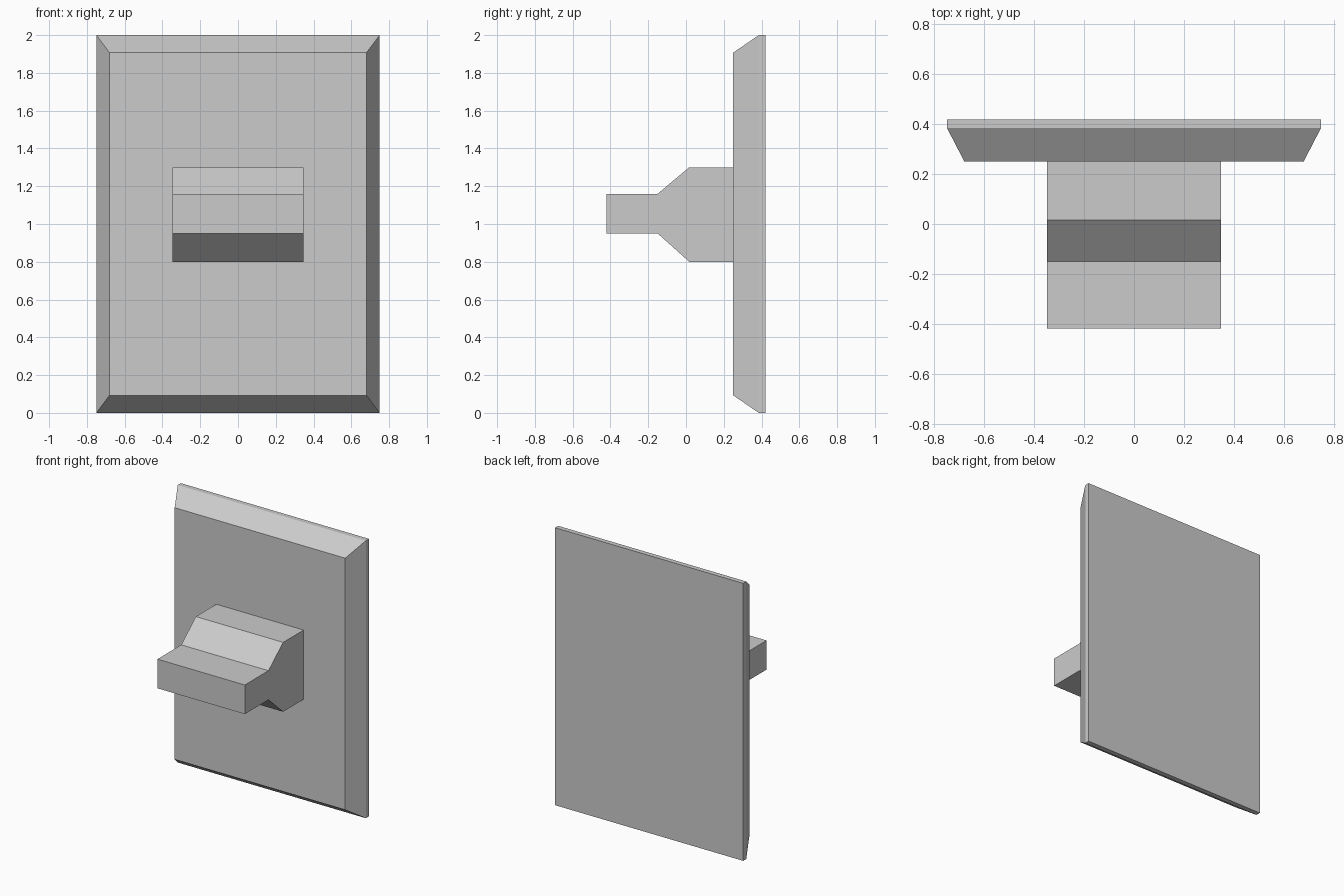
import bpy, bmesh

if "Cube" in bpy.data.objects:
    bpy.data.objects.remove(bpy.data.objects["Cube"])


def make_object(name, bm):
    bmesh.ops.recalc_face_normals(bm, faces=bm.faces[:])
    mesh = bpy.data.meshes.new(name)
    bm.to_mesh(mesh)
    bm.free()
    obj = bpy.data.objects.new(name, mesh)
    bpy.context.collection.objects.link(obj)
    return obj


def loft(name, rings):
    """Bridge matching rings of points and cap both ends."""
    bm = bmesh.new()
    loops = [[bm.verts.new(p) for p in ring] for ring in rings]
    n = len(loops[0])
    for a, b in zip(loops, loops[1:]):
        for i in range(n):
            j = (i + 1) % n
            bm.faces.new((a[i], a[j], b[j], b[i]))
    bm.faces.new(loops[0])
    bm.faces.new(loops[-1])
    return make_object(name, bm)


def rectangle(half_width, y, z0, z1):
    return [(-half_width, y, z0), (half_width, y, z0),
            (half_width, y, z1), (-half_width, y, z1)]


# Wall plate: thin back slab with a bevelled front
loft("wall_plate", [
    rectangle(0.75, 0.42, 0.0, 2.0),
    rectangle(0.75, 0.385, 0.0, 2.0),
    rectangle(0.68, 0.25, 0.093, 1.907),
])

# Toggle lever: stepped side profile (y, z) swept across x, seated in the plate
profile = [(-0.42, 0.95), (-0.15, 0.95), (0.017, 0.80), (0.26, 0.80),
           (0.26, 1.30), (0.017, 1.30), (-0.15, 1.16), (-0.42, 1.16)]
loft("toggle_lever", [[(x, y, z) for y, z in profile] for x in (-0.348, 0.348)])
